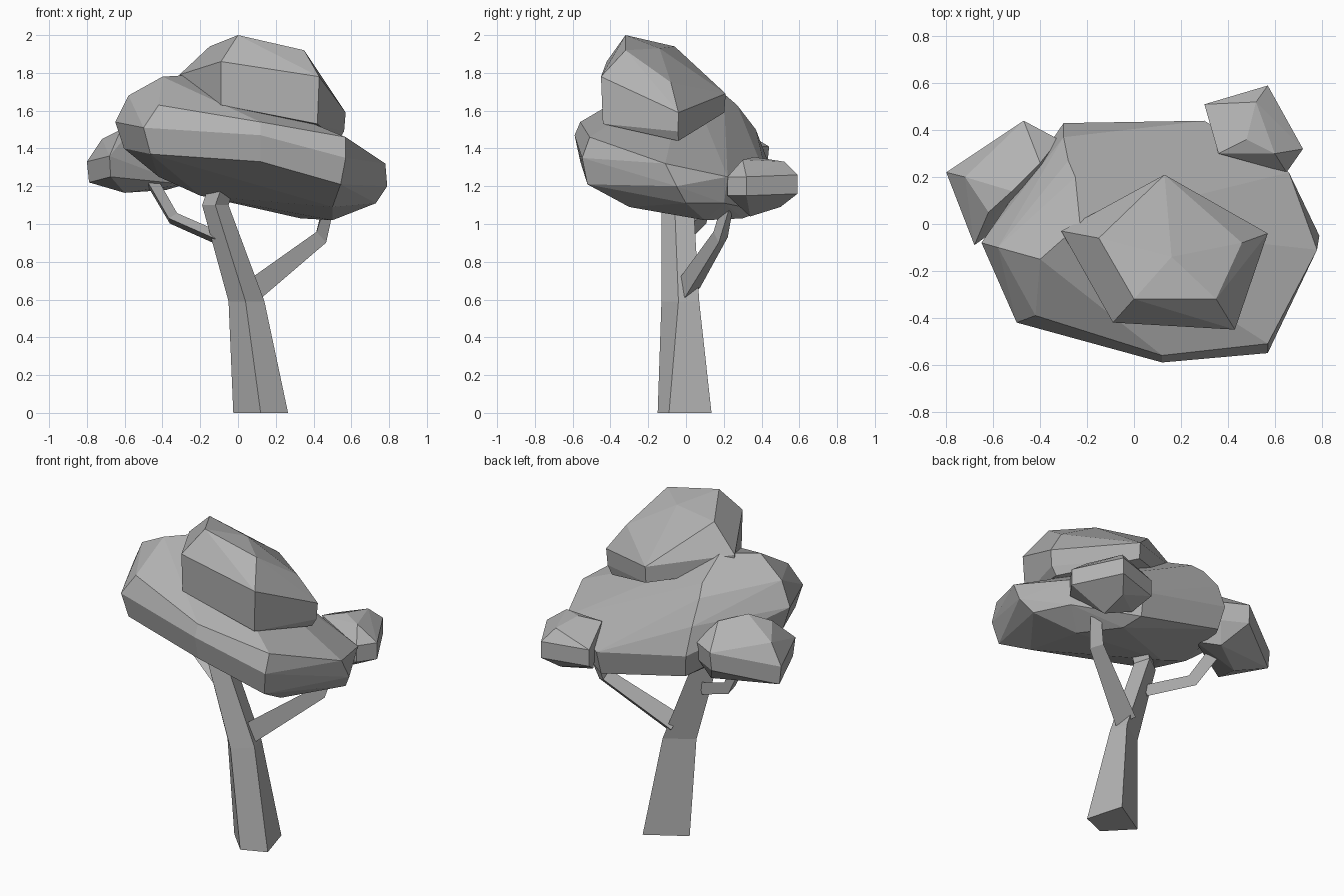
import bpy
import bmesh
import math
from mathutils import Vector

default_cube = bpy.data.objects.get("Cube")
if default_cube:
    bpy.data.objects.remove(default_cube, do_unlink=True)

# One plain grey for the whole tree
grey = bpy.data.materials.new("plain grey")
grey.use_nodes = True
colour = (.45, .45, .45, 1)
grey.diffuse_color = colour
grey.node_tree.nodes["Principled BSDF"].inputs["Base Color"].default_value = colour


def finish(name, bm):
    """Turn a bmesh into a flat shaded object in the scene."""
    bmesh.ops.recalc_face_normals(bm, faces=bm.faces)
    mesh = bpy.data.meshes.new(name)
    bm.to_mesh(mesh)
    bm.free()
    mesh.materials.append(grey)
    obj = bpy.data.objects.new(name, mesh)
    bpy.context.collection.objects.link(obj)
    return obj


def foliage(name, rim, depth, taper, caps):
    """Faceted lump: a rim, the same rim lowered and tapered, and cap points."""
    rim = [Vector(p) for p in rim]
    centre = sum(rim, Vector()) / len(rim)
    lowered = []
    for p in rim:
        q = centre.lerp(p, taper)
        lowered.append(Vector((q.x, q.y, p.z - depth)))
    bm = bmesh.new()
    for p in rim + lowered + [Vector(c) for c in caps]:
        bm.verts.new(p)
    bmesh.ops.convex_hull(bm, input=bm.verts)
    loose = [v for v in bm.verts if not v.link_faces]
    bmesh.ops.delete(bm, geom=loose, context="VERTS")
    bmesh.ops.dissolve_limit(bm, angle_limit=math.radians(4),
                             verts=bm.verts, edges=bm.edges)
    return finish(name, bm)


def skin(name, rings):
    """Join matching rings of points into a closed tube."""
    bm = bmesh.new()
    loops = [[bm.verts.new(p) for p in ring] for ring in rings]
    for low, high in zip(loops, loops[1:]):
        for i in range(len(low)):
            j = (i + 1) % len(low)
            bm.faces.new((low[i], low[j], high[j], high[i]))
    bm.faces.new(loops[0])
    bm.faces.new(loops[-1])
    return finish(name, bm)


def branch(name, path, radii):
    """Three sided tapered branch following a short bent path."""
    path = [Vector(p) for p in path]
    rings = []
    for k, (point, radius) in enumerate(zip(path, radii)):
        before = path[max(k - 1, 0)]
        after = path[min(k + 1, len(path) - 1)]
        along = (after - before).normalized()
        across = along.cross(Vector((0, 0, 1))).normalized()
        upward = across.cross(along)
        ring = []
        for i in range(3):
            turn = math.tau * (i + .5) / 3
            ring.append(point + radius * (math.cos(turn) * across + math.sin(turn) * upward))
        rings.append(ring)
    return skin(name, rings)


def level(z, *corners):
    """Flat ring of corners at one height."""
    return [(x, y, z) for x, y in corners]


# Four sided leaning trunk
skin("trunk", [
    level(0, (-.025, 0), (.12, -.15), (.265, -.09), (.2, .135)),
    level(.59, (-.05, -.03), (.04, -.13), (.14, -.04), (.11, .07)),
    level(1.1, (-.19, -.04), (-.12, -.13), (-.05, -.06), (-.08, .04)),
    level(1.3, (-.12, -.04), (-.05, -.12), (.01, -.06), (-.02, .03)),
])

# Side branches
branch("left_branch", [(.08, .01, .66), (.43, .18, .93), (.48, .23, 1.12)],
       (.07, .047, .035))
branch("right_branch", [(-.1, -.03, .92), (-.35, .08, 1.03), (-.46, .13, 1.22)],
       (.04, .04, .04))

# Main crown, tilted down towards the left and the back
foliage(
    "main_crown",
    [(-.65, -.08, 1.54), (-.5, -.42, 1.51), (.12, -.59, 1.47), (.57, -.55, 1.35),
     (.78, -.11, 1.32), (.66, .22, 1.25), (.3, .44, 1.21), (-.3, .43, 1.34)],
    .14, .94,
    [(-.58, -.1, 1.68), (-.42, -.39, 1.63), (.12, -.56, 1.54), (.57, -.51, 1.46),
     (-.4, -.15, 1.78), (-.23, 0, 1.79), (-.25, .2, 1.69), (-.28, .27, 1.63),
     (-.3, .37, 1.5), (.79, -.05, 1.2),
     (.73, 0, 1.11), (.5, .1, 1.02), (.33, .3, 1.03), (-.2, 0, 1.15),
     (-.42, -.05, 1.25), (.5, -.3, 1.09)],
)

# Top crown
foliage(
    "top_crown",
    [(-.09, -.42, 1.86), (.43, -.45, 1.78), (.57, -.04, 1.59),
     (.13, .21, 1.69), (-.31, -.03, 1.79)],
    .1, .98,
    [(0, -.32, 2), (.35, -.32, 1.92), (.46, -.08, 1.75), (-.15, -.06, 1.94),
     (.16, -.14, 1.93), (-.09, -.41, 1.63), (.42, -.44, 1.53), (.53, -.04, 1.44)],
)

# Small crown over the left branch
foliage(
    "left_crown",
    [(.57, .59, 1.26), (.72, .32, 1.25), (.65, .22, 1.25), (.3, .51, 1.25)],
    .1, 1,
    [(.52, .52, 1.33), (.48, .36, 1.355), (.6, .3, 1.34), (.36, .3, 1.33),
     (.5, .34, 1.04), (.5, .5, 1.09), (.35, .4, 1.08)],
)

# Small crown over the right branch
foliage(
    "right_crown",
    [(-.8, .22, 1.33), (-.68, -.09, 1.36), (-.47, .44, 1.41), (-.32, .36, 1.41)],
    .11, .95,
    [(-.72, .2, 1.45), (-.52, .14, 1.55), (-.4, .26, 1.52), (-.62, .05, 1.5),
     (-.6, .15, 1.165), (-.38, .3, 1.18), (-.28, .2, 1.21)],
)
